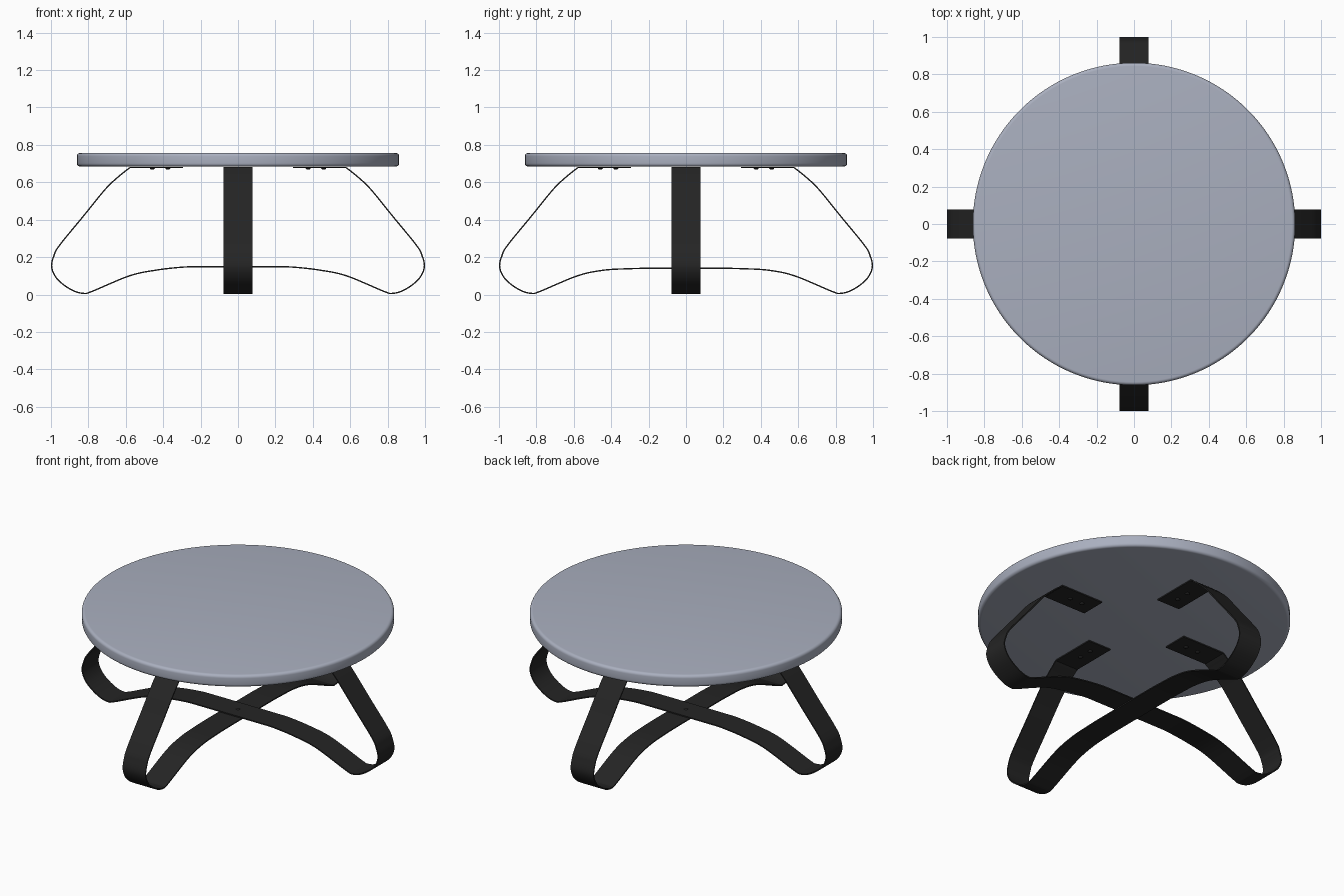
import bpy, bmesh, math
from mathutils import Vector, Matrix

if "Cube" in bpy.data.objects:
    bpy.data.objects.remove(bpy.data.objects["Cube"])


def material(name, rgb):
    m = bpy.data.materials.new(name)
    m.diffuse_color = (*rgb, 1)
    m.use_nodes = True
    m.node_tree.nodes["Principled BSDF"].inputs["Base Color"].default_value = m.diffuse_color
    return m


GREY = material("blue grey top", (0.40, 0.43, 0.52))
BLACK = material("black metal", (0.018, 0.018, 0.018))


def finish(bm, name, mat):
    bmesh.ops.recalc_face_normals(bm, faces=bm.faces)
    me = bpy.data.meshes.new(name)
    bm.to_mesh(me)
    bm.free()
    me.materials.append(mat)
    ob = bpy.data.objects.new(name, me)
    bpy.context.collection.objects.link(ob)
    bpy.ops.object.select_all(action='DESELECT')
    ob.select_set(True)
    bpy.context.view_layer.objects.active = ob
    bpy.ops.object.shade_smooth_by_angle(angle=math.radians(35))
    return ob


def catmull(pts, steps=8):
    p = [Vector(q) for q in pts]
    p = [2 * p[0] - p[1]] + p + [2 * p[-1] - p[-2]]
    out = []
    for i in range(1, len(p) - 2):
        a, b, c, d = p[i - 1:i + 3]
        for s in range(steps):
            t = s / steps
            out.append(0.5 * (2 * b + (c - a) * t + (2 * a - 5 * b + 4 * c - d) * t * t
                              + (3 * b - a - 3 * c + d) * t ** 3))
    return out + [p[-2]]


# Round table top with softened rim
bm = bmesh.new()
bmesh.ops.create_cone(bm, cap_ends=True, segments=128, radius1=0.862, radius2=0.862,
                      depth=0.073, matrix=Matrix.Translation((0, 0, 0.7205)))
rims = [e for e in bm.edges if abs(e.verts[0].co.z - e.verts[1].co.z) < 1e-4]
bmesh.ops.bevel(bm, geom=rims, offset=0.018, segments=5, profile=0.5, affect='EDGES')
finish(bm, "table_top", GREY)

# Bent flat-bar legs: half path from mounting plate to the centre, then mirrored
THICK, HALF_W = 0.007, 0.077


def leg_band(name, mid_z, along_y):
    half = catmull([(0.578, 0.679), (0.645, 0.625), (0.711, 0.561), (0.83, 0.415),
                    (0.955, 0.262), (0.985, 0.205), (0.9965, 0.15), (0.978, 0.099),
                    (0.94, 0.058), (0.88, 0.020), (0.825, 0.006), (0.78, 0.017),
                    (0.58, 0.10), (0.44, 0.13), (0.30, mid_z - 0.002),
                    (0.20, mid_z), (0, mid_z)])
    half = [Vector((0.294, 0.679))] + half
    path = half + [Vector((-q.x, q.y)) for q in reversed(half[:-1])]
    bm = bmesh.new()
    rings = []
    for i, q in enumerate(path):
        t = (path[min(i + 1, len(path) - 1)] - path[max(i - 1, 0)]).normalized()
        n = Vector((-t.y, t.x)) * THICK / 2
        ring = []
        for side, w in ((1, -HALF_W), (1, HALF_W), (-1, HALF_W), (-1, -HALF_W)):
            x, z = q + n * side
            z = max(z, 0)
            ring.append(bm.verts.new((w, x, z) if along_y else (x, w, z)))
        rings.append(ring)
    for a, b in zip(rings, rings[1:]):
        for k in range(4):
            j = (k + 1) % 4
            bm.faces.new((a[k], a[j], b[j], b[k]))
    bm.faces.new(rings[0])
    bm.faces.new(rings[-1])
    finish(bm, name, BLACK)


leg_band("leg_band_x", 0.148, False)
leg_band("leg_band_y", 0.140, True)


# Screw heads under the mounting plates and at the crossing
def screw(name, x, y, z):
    bm = bmesh.new()
    bmesh.ops.create_uvsphere(bm, u_segments=16, v_segments=8, radius=1,
                              matrix=Matrix.Translation((x, y, z))
                              @ Matrix.Diagonal((0.013, 0.013, 0.008, 1)))
    finish(bm, name, BLACK)


for k in range(4):
    a = k * math.pi / 2
    for j, r in enumerate((0.375, 0.458)):
        screw(f"plate_screw_{k}_{j}", r * math.cos(a), r * math.sin(a), 0.675)
screw("crossing_bolt", 0, 0, 0.148)
